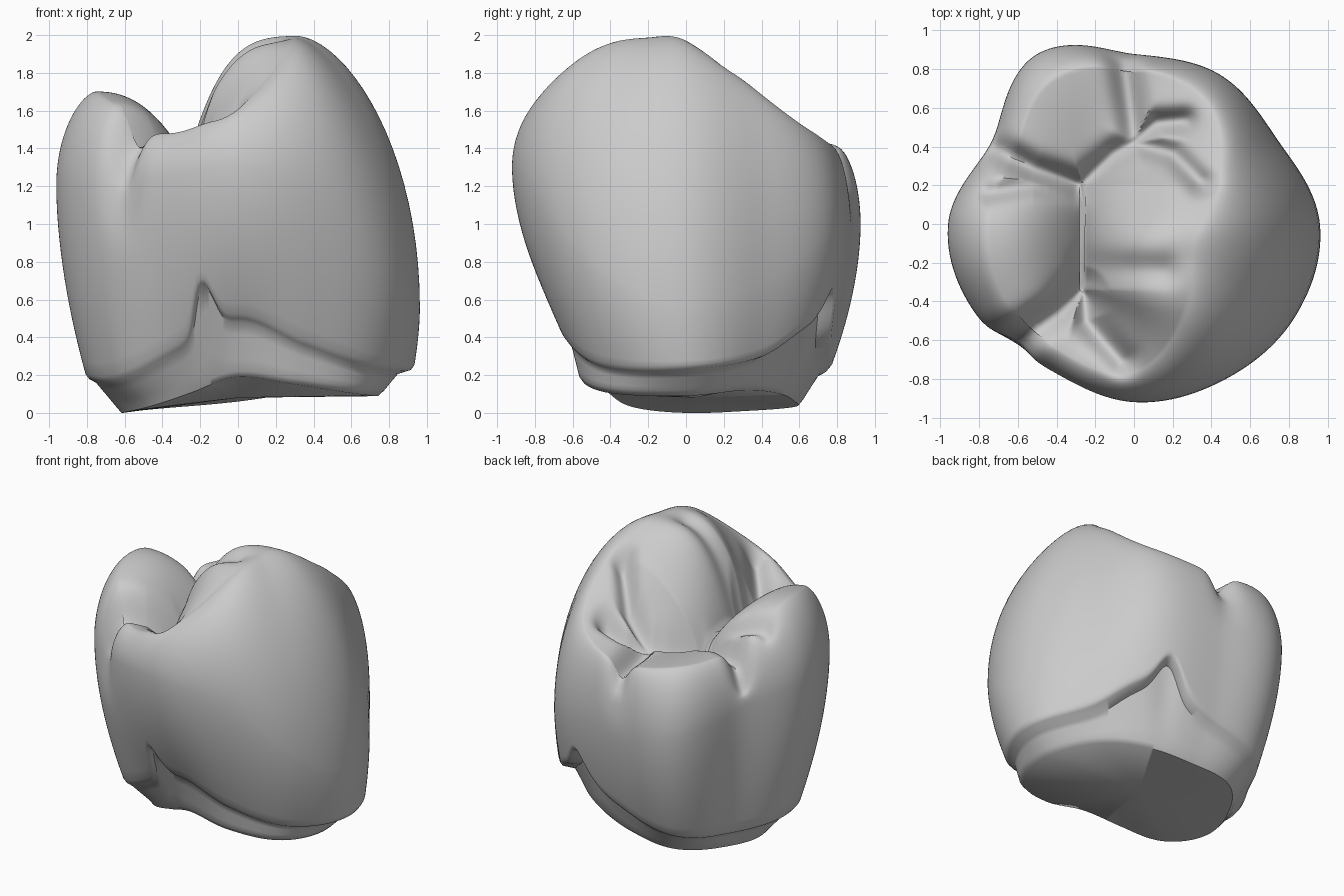
import bpy, bmesh, math
from mathutils import Vector

if "Cube" in bpy.data.objects:
    bpy.data.objects.remove(bpy.data.objects["Cube"])

SEGMENTS = 240
SLOPE_STEPS = 40

# One row per 30 degrees, counter-clockwise from +x, as (radius, height) pairs:
# base edge, margin line, widest bulge, cusp crest
SECTIONS = [
    (.77, .09, .93, .23, .96, .55, .36, 1.97),
    (.66, .12, .82, .30, .86, .70, .50, 1.80),
    (.60, .10, .82, .48, .89, .95, .73, 1.51),
    (.60, .06, .76, .32, .88, 1.0, .80, 1.39),
    (.68, .03, .83, .20, 1.01, 1.0, .85, 1.43),
    (.65, .01, .75, .16, .85, 1.1, .71, 1.47),
    (.64, 0., .80, .18, .96, 1.2, .75, 1.69),
    (.58, .03, .74, .18, .94, 1.2, .77, 1.65),
    (.50, .11, .64, .34, .87, 1.25, .76, 1.48),
    (.54, .19, .67, .50, .92, 1.3, .76, 1.63),
    (.64, .15, .72, .36, .93, 1.2, .52, 1.93),
    (.76, .10, .84, .24, .96, .80, .35, 1.99),
]

# Biting-surface fissures: depth, width, then the path they follow
FISSURES = [
    (.15, .07, (-.30, .20), (-.52, .28), (-.72, .39)),
    (.07, .05, (-.32, .16), (-.52, .20), (-.75, .16)),
    (.14, .08, (-.25, -.30), (-.40, -.45), (-.60, -.60)),
    (.12, .07, (-.27, .20), (-.10, .36), (.01, .42), (-.06, .88)),
    (.13, .06, (0, .42), (.12, .52), (.26, .53)),
    (.13, .06, (0, .42), (.20, .36), (.34, .22)),
    (.13, .07, (-.25, -.30), (-.24, -.50), (-.06, -.70)),
    (.05, .08, (-.25, -.22), (.15, -.24)),
]


def section(angle):
    """Blend the neighbouring rows with a closed Catmull-Rom curve."""
    place = angle / math.tau * len(SECTIONS)
    i, t = int(place), place % 1
    rows = [SECTIONS[(i + k) % len(SECTIONS)] for k in (-1, 0, 1, 2)]
    return [b + t * (c - a + t * (2 * a - 5 * b + 4 * c - d
            + t * (3 * (b - c) + d - a))) / 2 for a, b, c, d in zip(*rows)]


def bell(value, centre, width):
    return math.exp(-((value - centre) / width) ** 2)


def ramp(value, low, high):
    t = min(max((value - low) / (high - low), 0), 1)
    return t * t * (3 - 2 * t)


def facing(angle, degrees):
    """One towards the given direction, easing to zero at right angles."""
    return max(math.cos(angle - math.radians(degrees)), 0) ** 2


def path_distance(point, path):
    best = 9
    for a, b in zip(path, path[1:]):
        a, b = Vector(a), Vector(b)
        t = min(max((point - a).dot(b - a) / (b - a).length_squared, 0), 1)
        best = min(best, (point - a.lerp(b, t)).length)
    return best


def carve(co):
    """Sink the fissures into the upper part of the crown."""
    flat = co.xy
    cut = max(depth * bell(path_distance(flat, path), 0, width)
              for depth, width, *path in FISSURES)
    co.z -= cut * ramp(co.z, 1.1, 1.4)
    return co


def column(angle):
    """Points from the base edge, up the wall, over the crest to the fossa."""
    base_r, base_z, rim_r, rim_z, wide_r, wide_z, top_r, top_z = section(angle)
    degrees = math.degrees(angle)

    def wall(z):
        t = (z - rim_z) / (wide_z - rim_z)
        return rim_r + (wide_r - rim_r) * (1 - max(1 - t, 0) ** 1.8)

    # Margin line with its two sharp peaks, and the neck tucked under it
    lip_z = rim_z + .25 * bell(degrees, 255, 6) + .18 * bell(degrees, 67, 7)
    lip_r = wall(lip_z)
    neck_r = lip_r * (.94 - .06 * facing(angle, 45))
    profile = [(base_r * .96, base_z), (base_r, base_z + .03)]
    for t in (.25, .5, .75, 1):
        profile.append((base_r + (neck_r - base_r) * t,
                        base_z + .03 + (lip_z - base_z - .05) * t))
    profile.append((lip_r * .985, lip_z))
    # Lower wall up to the bulge
    for k in range(15):
        z = lip_z + .025 + (wide_z - lip_z - .025) * k / 14
        profile.append((wall(z), z))
    # Rounded shoulder up to the crest
    for k in range(1, 21):
        t = k / 20 * math.pi / 2
        profile.append((top_r + (wide_r - top_r) * max(math.cos(t), 0) ** 1.25,
                        wide_z + (top_z - wide_z) * math.sin(t)))
    points = []
    for r, z in profile:
        r -= .05 * bell(degrees, 225, 7) * ramp(z, .8, 1.3)
        r -= .03 * bell(degrees, 94, 6) * ramp(z, .9, 1.3)
        points.append(carve(Vector((r * math.cos(angle), r * math.sin(angle), z))))
    # Cusp slopes falling to the central groove, fuller on the main cusps
    crest = Vector((top_r * math.cos(angle), top_r * math.sin(angle), top_z))
    floor = Vector((-.27, min(max(crest.y, -.34), .2), 1.34))
    fullness = 1.4 + 1.9 * facing(angle, 335) + .9 * facing(angle, 190)
    for k in range(1, SLOPE_STEPS):
        t = k / SLOPE_STEPS
        co = crest.lerp(floor, t)
        co.z = top_z + (floor.z - top_z) * t ** fullness
        points.append(carve(co))
    return points


# Loft the columns into a closed crown
bm = bmesh.new()
columns = [[bm.verts.new(p) for p in column(i * math.tau / SEGMENTS)]
           for i in range(SEGMENTS)]
for i, left in enumerate(columns):
    right = columns[(i + 1) % SEGMENTS]
    for j in range(len(left) - 1):
        bm.faces.new((left[j], right[j], right[j + 1], left[j + 1]))

# Close the groove floor and the gently saddled underside
bm.faces.new([c[-1] for c in columns])
under = bm.verts.new((0, .05, .08))
for i, left in enumerate(columns):
    bm.faces.new((under, columns[(i + 1) % SEGMENTS][0], left[0]))
bmesh.ops.recalc_face_normals(bm, faces=bm.faces)

mesh = bpy.data.meshes.new("tooth_crown")
bm.to_mesh(mesh)
bm.free()
crown = bpy.data.objects.new("tooth_crown", mesh)
bpy.context.collection.objects.link(crown)

# Plain grey stone
grey = bpy.data.materials.new("plain_grey")
grey.use_nodes = True
colour = (.6, .6, .6, 1)
grey.diffuse_color = colour
grey.node_tree.nodes["Principled BSDF"].inputs["Base Color"].default_value = colour
mesh.materials.append(grey)

bpy.ops.object.select_all(action="DESELECT")
crown.select_set(True)
bpy.context.view_layer.objects.active = crown
bpy.ops.object.shade_smooth_by_angle(angle=math.radians(50))
